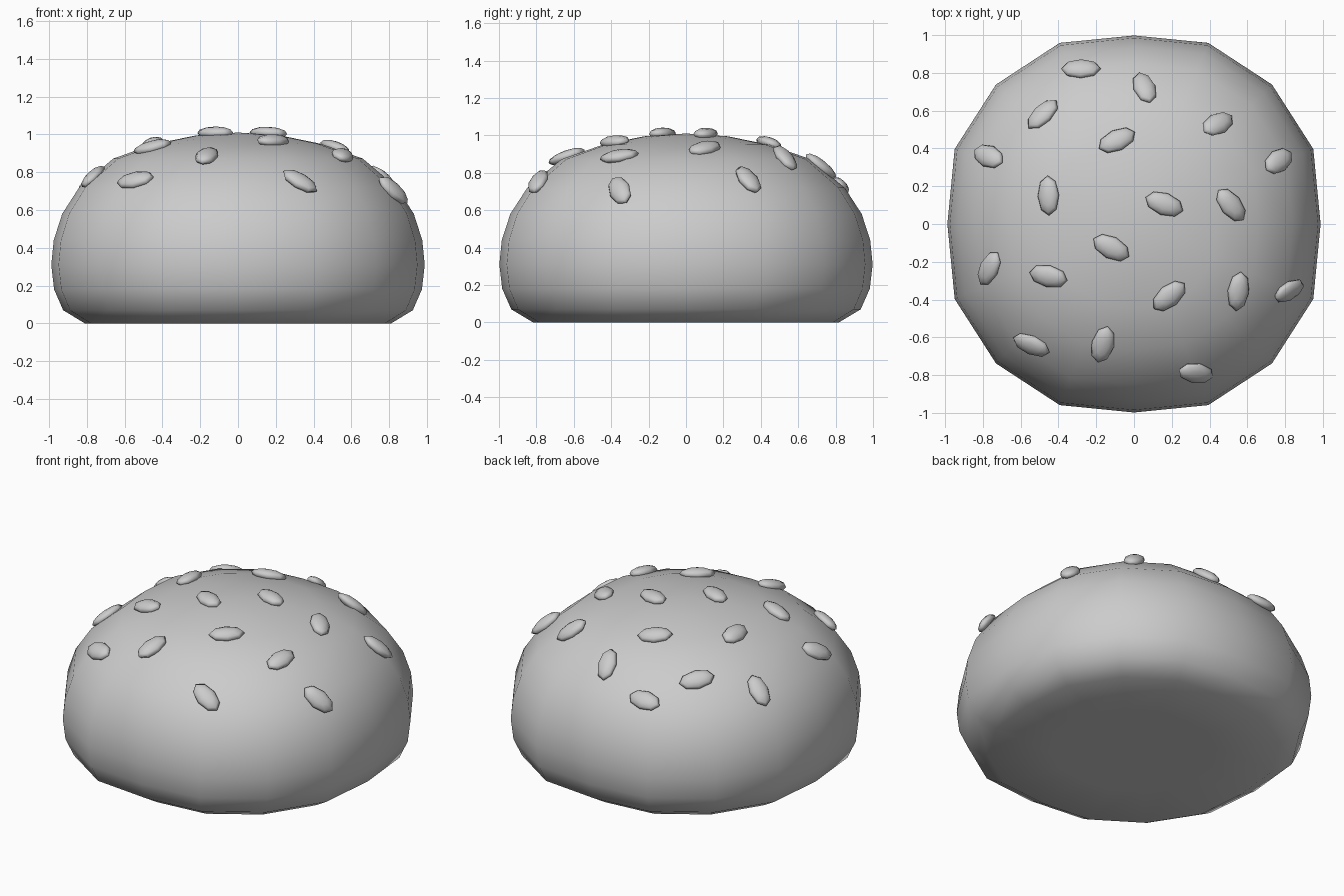
import bpy, bmesh, math
from mathutils import Vector, Matrix
from mathutils.bvhtree import BVHTree

if "Cube" in bpy.data.objects:
    bpy.data.objects.remove(bpy.data.objects["Cube"])


def add_object(name, bm):
    bmesh.ops.recalc_face_normals(bm, faces=bm.faces[:])
    for f in bm.faces:
        f.smooth = True
    mesh = bpy.data.meshes.new(name)
    bm.to_mesh(mesh)
    bm.free()
    obj = bpy.data.objects.new(name, mesh)
    bpy.context.collection.objects.link(obj)
    return obj


# Bun: 16-sided rounded-square dome, lofted from a radius/height profile
SIDES = 16
SQUARE = [1.0, 1.04, 1.046, 1.04]
profile = [(0.45, 0), (0.81, 0), (0.925, 0.07), (0.973, 0.18), (0.988, 0.31),
           (0.975, 0.44), (0.93, 0.58), (0.84, 0.72), (0.66, 0.872),
           (0.44, 0.95), (0.22, 0.995)]
bm = bmesh.new()
rings = []
for r, z in profile:
    ring = []
    for i in range(SIDES):
        a = 2 * math.pi * i / SIDES
        k = r * SQUARE[i % 4]
        ring.append(bm.verts.new((k * math.cos(a), 1.01 * k * math.sin(a), z)))
    rings.append(ring)
bottom = bm.verts.new((0, 0, 0))
top = bm.verts.new((0, 0, 1.01))
for i in range(SIDES):
    j = (i + 1) % SIDES
    for lo, hi in zip(rings, rings[1:]):
        bm.faces.new((lo[i], lo[j], hi[j], hi[i]))
    bm.faces.new((bottom, rings[0][j], rings[0][i]))
    bm.faces.new((top, rings[-1][i], rings[-1][j]))
bmesh.ops.recalc_face_normals(bm, faces=bm.faces[:])
surface = BVHTree.FromBMesh(bm)
add_object("bun", bm)

# Seeds: x, y and heading in degrees as seen from above
seeds = [(-0.28, 0.815, 0), (0.055, 0.715, -70), (-0.48, 0.575, 45),
         (-0.09, 0.44, 25), (0.44, 0.525, 30), (-0.765, 0.355, -25),
         (0.76, 0.33, 35), (-0.45, 0.15, 92), (0.16, 0.105, -20),
         (0.51, 0.10, -50), (-0.12, -0.125, -27), (-0.76, -0.235, 62),
         (-0.45, -0.275, -12), (0.185, -0.38, 40), (0.55, -0.355, 83),
         (0.815, -0.35, 25), (-0.54, -0.635, -22), (-0.165, -0.635, 75),
         (0.325, -0.785, -12)]


def add_seed(name, x, y, heading):
    hit, n, _, _ = surface.ray_cast(Vector((x, y, 2)), Vector((0, 0, -1)))
    a = math.radians(heading)
    d = Vector((math.cos(a), math.sin(a), 0))
    d.z = -(d.x * n.x + d.y * n.y) / n.z      # lie along the bun surface
    d.normalize()
    side = n.cross(d)
    basis = Matrix((d, side, n)).transposed().to_4x4()
    place = Matrix.Translation(hit + n * 0.01) @ basis
    bm = bmesh.new()
    bmesh.ops.create_uvsphere(bm, u_segments=8, v_segments=6, radius=1)
    bmesh.ops.scale(bm, vec=(0.106, 0.06, 0.033), verts=bm.verts[:])
    bmesh.ops.transform(bm, matrix=place, verts=bm.verts[:])
    add_object(name, bm)


for i, (x, y, heading) in enumerate(seeds):
    add_seed(f"seed_{i + 1}", x, y, heading)
